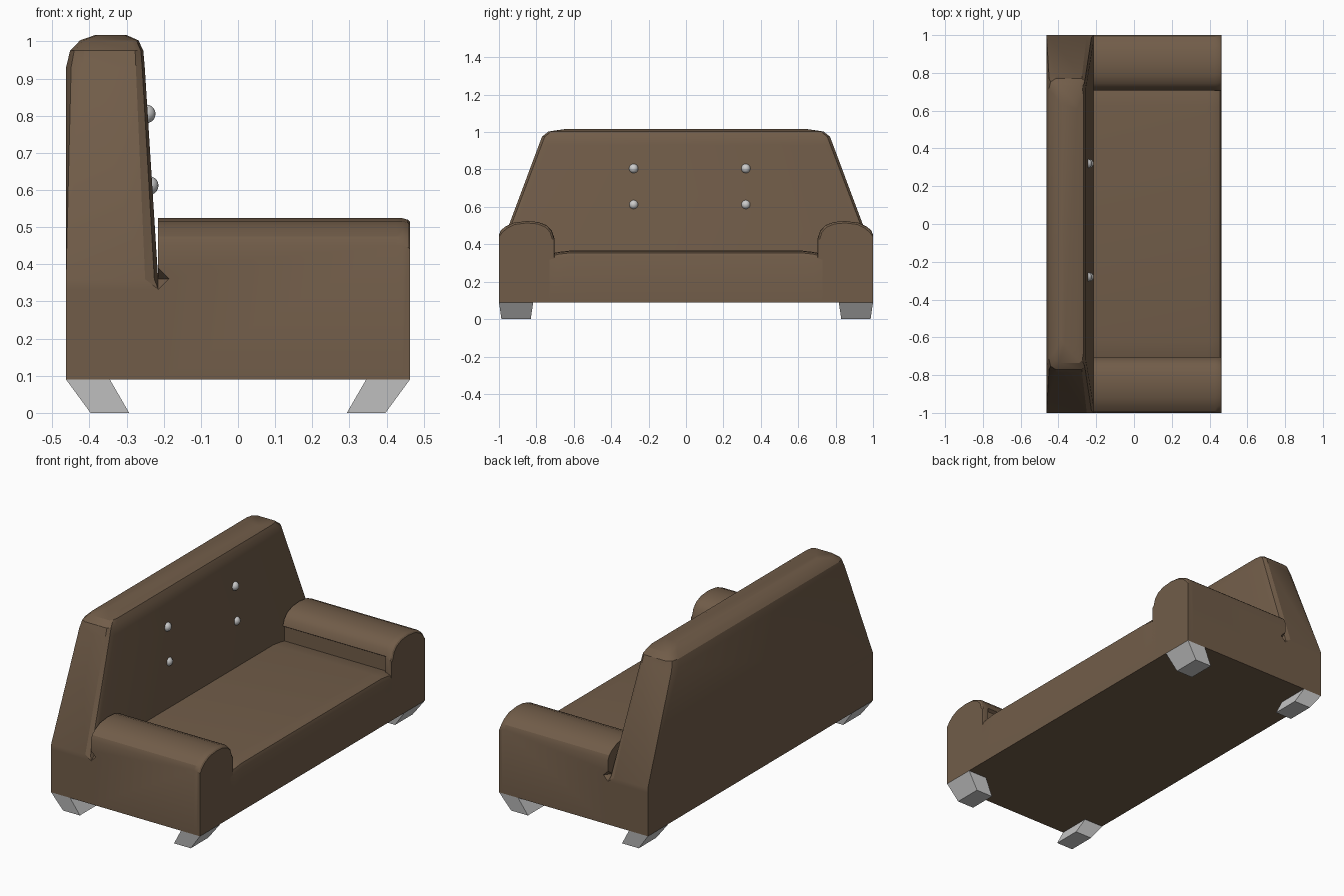
import bpy, bmesh, math

if "Cube" in bpy.data.objects:
    bpy.data.objects.remove(bpy.data.objects["Cube"])

fabric = bpy.data.materials.new("brown_fabric")
fabric.diffuse_color = (0.165, 0.108, 0.066, 1)
fabric.use_nodes = True
fabric.node_tree.nodes["Principled BSDF"].inputs["Base Color"].default_value = fabric.diffuse_color


def loft(name, rings, mat=None, smooth=28):
    """Skin a stack of equal-length point rings and cap both ends."""
    bm = bmesh.new()
    loops = [[bm.verts.new(p) for p in ring] for ring in rings]
    n = len(loops[0])
    for a, b in zip(loops, loops[1:]):
        for i in range(n):
            j = (i + 1) % n
            bm.faces.new((a[i], a[j], b[j], b[i]))
    bm.faces.new(loops[0])
    bm.faces.new(loops[-1])
    bmesh.ops.remove_doubles(bm, verts=bm.verts, dist=1e-5)
    bmesh.ops.recalc_face_normals(bm, faces=bm.faces)
    me = bpy.data.meshes.new(name)
    bm.to_mesh(me)
    bm.free()
    ob = bpy.data.objects.new(name, me)
    bpy.context.collection.objects.link(ob)
    if mat:
        me.materials.append(mat)
    if smooth:
        bpy.ops.object.select_all(action='DESELECT')
        bpy.context.view_layer.objects.active = ob
        ob.select_set(True)
        bpy.ops.object.shade_smooth_by_angle(angle=math.radians(smooth))
    return ob


# Backrest: plan outlines with growing rounded corners
def back_ring(z, x0, x1, y, rear, front, ry, fy):
    def corner(x, cx, cy):
        k = 0.293
        return [(x, y - cy), (x + cx * k, y - cy * k), (x + cx, y)]
    half = corner(x0, rear, ry) + corner(x1, -front, fy)[::-1]
    return ([(x, v, z) for x, v in half] +
            [(x, -v, z) for x, v in reversed(half)])


loft("backrest", [back_ring(*r) for r in (
    (0.09, -0.463, -0.215, 1.0, 0, 0, 0, 0),
    (0.333, -0.463, -0.215, 1.0, 0, 0, 0, 0),
    (0.36, -0.463, -0.215, 1.0, 0, 0.035, 0, 0.04),
    (0.93, -0.463, -0.251, 0.787, 0.047, 0.024, 0.06, 0.05),
    (0.975, -0.452, -0.255, 0.77, 0.037, 0.022, 0.06, 0.05),
    (1.003, -0.425, -0.268, 0.735, 0.03, 0.02, 0.05, 0.05),
    (1.017, -0.385, -0.30, 0.64, 0.02, 0.02, 0.03, 0.03))], fabric)

# Seat: side profile with a rounded front edge, sinking at both arms
def seat_ring(y, top):
    pts = [(-0.23, 0.09), (0.463, 0.09), (0.463, top - 0.03),
           (0.456, top - 0.012), (0.435, top - 0.003), (0.39, top), (-0.23, top)]
    return [(x, y, z) for x, z in pts]


loft("seat", [seat_ring(y, t) for y, t in (
    (-0.73, 0.348), (-0.68, 0.359), (-0.62, 0.366),
    (0.62, 0.366), (0.68, 0.359), (0.73, 0.348))], fabric)

# Arms: rolled profile, undercut inside, flush softened front cap
ROLL = [(1.0, 0.45), (0.99, 0.475), (0.965, 0.495), (0.92, 0.516), (0.85, 0.524),
        (0.79, 0.519), (0.745, 0.502), (0.718, 0.475), (0.706, 0.44)]


def arm_ring(s, x, inset, under):
    pts = [(1.0, 0.09)]
    for y, z in ROLL:
        k = 1 - inset / 0.15
        pts.append((0.85 + (y - 0.85) * (1 if y > 0.995 else k), z - inset))
    pts += [(under, 0.43 - inset), (under, 0.33), (under, 0.09)]
    return [(x, s * y, z) for y, z in pts]


for s, side in ((-1, "left"), (1, "right")):
    arm = loft(side + "_arm", [arm_ring(s, *r) for r in (
        (-0.215, 0, 0.722), (0.425, 0, 0.722), (0.426, 0, 0.703),
        (0.443, 0, 0.703), (0.457, 0.004, 0.703), (0.463, 0.010, 0.705))], fabric)
    # Small pinch where the arm meets the backrest
    d = 0.029
    cutter = loft(side + "_pinch_cutter", [
        [(-0.215 + d * k * u, s * y, 0.361 + d * k * v)
         for u, v in ((1, 0), (0, 1), (-1, 0), (0, -1))]
        for y, k in ((1.01, 1.25), (0.96, 0.01))], None, 0)
    cutter.hide_render = True
    cutter.hide_set(True)
    cut = arm.modifiers.new("pinch", 'BOOLEAN')
    cut.operation = 'DIFFERENCE'
    cut.solver = 'EXACT'
    cut.object = cutter

# Buttons on the backrest
for y in (-0.28, 0.32):
    for x, z in ((-0.247, 0.805), (-0.239, 0.612)):
        bpy.ops.mesh.primitive_uv_sphere_add(segments=16, ring_count=10,
                                             radius=0.025, location=(x, y, z))
        bpy.context.object.name = "button"
        bpy.ops.object.shade_smooth()

# Legs: tapered blocks slanting inwards
for sx, end in ((-1, "rear"), (1, "front")):
    for sy, side in ((-1, "left"), (1, "right")):
        loft(f"{end}_{side}_leg", [
            [(sx * x, sy * y, z) for x, y in ((a, c), (b, c), (b, d), (a, d))]
            for a, b, c, d, z in ((0.293, 0.397, 0.83, 0.987, 0),
                                  (0.345, 0.463, 0.817, 1.0, 0.09))], None, 0)
